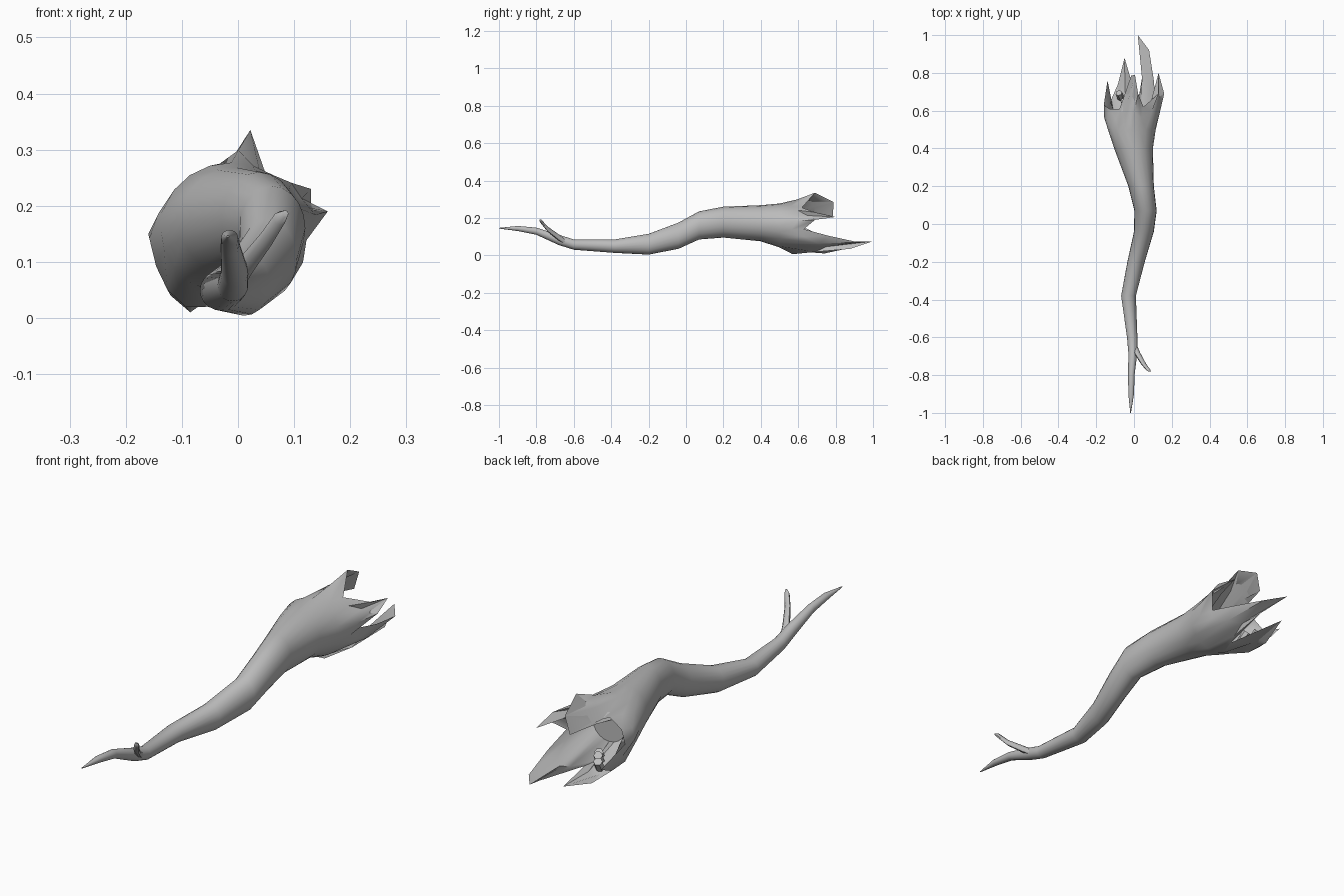
import bpy, bmesh, math
from mathutils import Vector

cube = bpy.data.objects.get("Cube")
if cube:
    bpy.data.objects.remove(cube)

grey = bpy.data.materials.new("weathered_grey")
grey.use_nodes = True
colour = (0.5, 0.5, 0.5, 1)
grey.diffuse_color = colour
grey.node_tree.nodes["Principled BSDF"].inputs["Base Color"].default_value = colour

SIDES = 20


def finish(bm, name, angle):
    bmesh.ops.recalc_face_normals(bm, faces=bm.faces)
    mesh = bpy.data.meshes.new(name)
    bm.to_mesh(mesh)
    bm.free()
    obj = bpy.data.objects.new(name, mesh)
    bpy.context.collection.objects.link(obj)
    mesh.materials.append(grey)
    bpy.ops.object.select_all(action="DESELECT")
    obj.select_set(True)
    bpy.context.view_layer.objects.active = obj
    bpy.ops.object.shade_smooth_by_angle(angle=math.radians(angle))
    return obj


def loft(bm, rings):
    """Skin a list of point rings and close both ends."""
    loops = [[bm.verts.new(p) for p in ring] for ring in rings]
    for a, b in zip(loops, loops[1:]):
        n = len(a)
        for i in range(n):
            bm.faces.new((a[i], a[(i + 1) % n], b[(i + 1) % n], b[i]))
    bm.faces.new(loops[0])
    bm.faces.new(loops[-1])


def oval(y, x0, x1, z0, z1, n=SIDES):
    """Cross-section at y, given its left, right, bottom and top."""
    cx, cz, rx, rz = (x0 + x1) / 2, (z0 + z1) / 2, (x1 - x0) / 2, (z1 - z0) / 2
    return [Vector((cx + rx * math.cos(math.tau * i / n), y,
                    cz + rz * math.sin(math.tau * i / n))) for i in range(n)]


# Stem: y, then left, right, bottom and top
stem = [
    (-1.0, -.02, -.016, .143, .147), (-.9, -.03, 0, .13, .157),
    (-.8, -.031, .003, .11, .148), (-.68, -.03, .018, .055, .11),
    (-.6, -.037, .018, .03, .085), (-.38, -.068, .01, .013, .085),
    (-.2, -.035, .057, .004, .115), (-.04, 0, .105, .035, .175),
    (.07, .002, .12, .085, .235), (.2, -.03, .105, .095, .26),
    (.4, -.105, .1, .075, .268), (.5, -.138, .115, .042, .277)]
rings = [oval(*s) for s in stem]

# Torn rim, counter-clockwise from the right side: shard tips and notches
rim = [Vector(p) for p in (
    (.11, .63, .14), (.16, .69, .19), (.13, .80, .205), (.13, .69, .23),
    (.05, .62, .255), (.022, .69, .335), (.005, .79, .285), (-.015, .785, .21),
    (-.05, .61, .25), (-.13, .61, .195), (-.16, .63, .15), (-.14, .76, .088),
    (-.12, .66, .04), (-.085, .74, .01), (-.05, .88, .04), (.02, .64, .015),
    (.06, .88, .035), (.02, 1.0, .075), (.08, .92, .07), (.105, .76, .105))]

# Flared mouth: outer skin swells toward the rim, inner skin runs back to a hollow
flare = oval(.6, -.157, .13, .0, .275)
middle = []
for base, wide, edge in zip(rings[-1], flare, rim):
    p = wide.lerp(edge, .4)
    p.y = base.y + .5 * (edge.y - base.y)
    middle.append(p)
centre = sum(middle, Vector()) / SIDES
inner = []
for p in middle:
    q = centre.lerp(p, .86)
    q.y = p.y + .02
    inner.append(q)
hollow = oval(.52, -.085, .065, .08, .225)

body = bmesh.new()
loft(body, rings + [middle, rim, inner, hollow])
finish(body, "hollow_branch", 50)

# Side twig near the thin end
twig = bmesh.new()
loft(twig, [oval(y, x - r, x + r, z - r, z + r, 8) for x, y, z, r in (
    (-.005, -.63, .06, .016), (.015, -.68, .095, .017),
    (.05, -.74, .14, .014), (.075, -.772, .178, .012), (.084, -.782, .186, .006))])
finish(twig, "side_twig", 50)

# Small hexagonal studs inside the mouth
for i, spot in enumerate(((-.075, .68, .062), (-.048, .64, .065), (-.03, .61, .062))):
    stud = bmesh.new()
    bmesh.ops.create_cone(stud, cap_ends=True, segments=6, radius1=.018, radius2=.018, depth=.05)
    obj = finish(stud, f"stud_{i + 1}", 30)
    obj.location = spot
    obj.rotation_euler = (math.radians(-35), math.radians(-15), 0)
